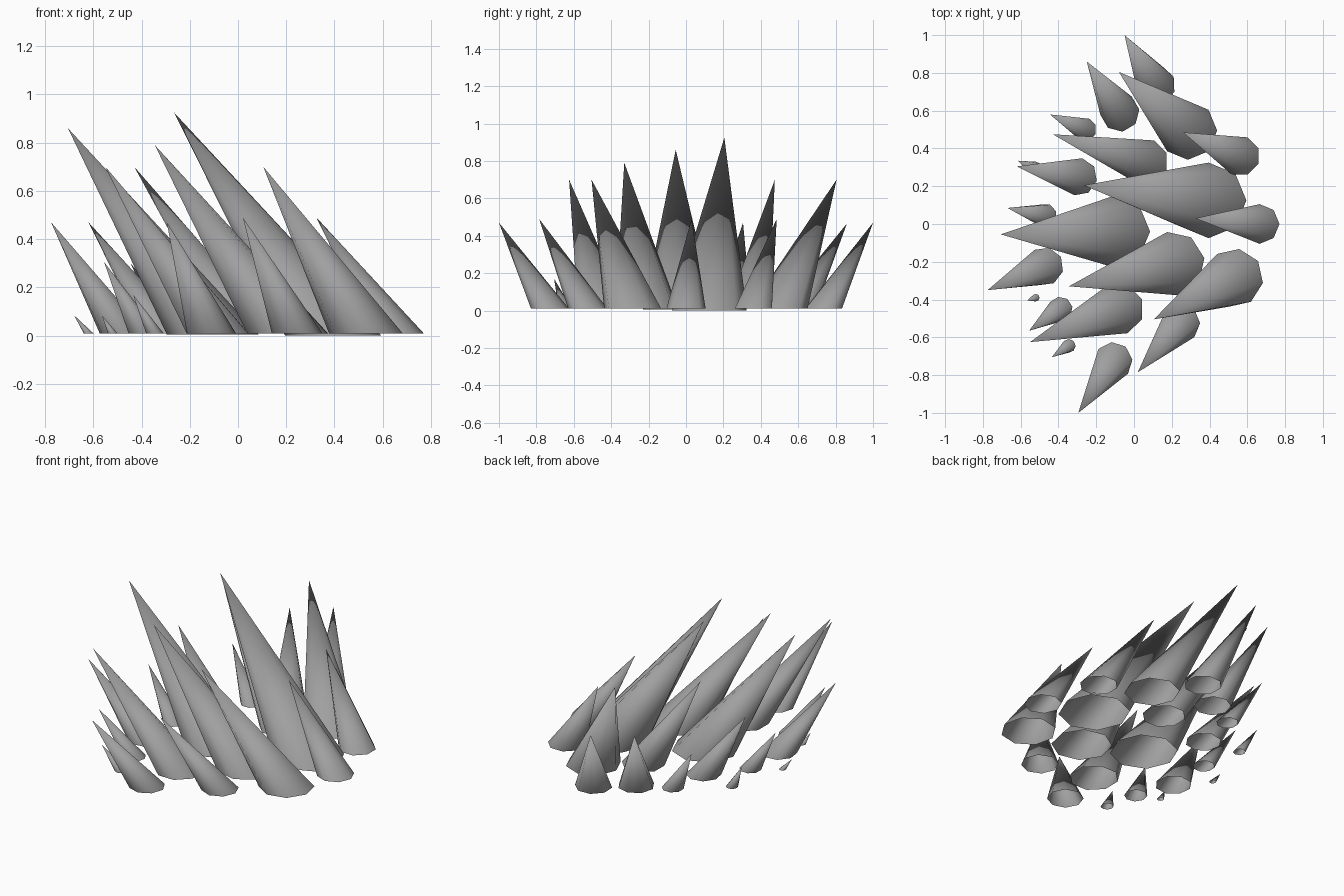
import bpy, bmesh
from math import cos, sin, pi, radians

cube = bpy.data.objects.get("Cube")
if cube:
    bpy.data.objects.remove(cube)

# Single stone colour
stone = bpy.data.materials.new("grey_stone")
stone.use_nodes = True
GREY = (0.35, 0.35, 0.35, 1)
stone.diffuse_color = GREY
stone.node_tree.nodes["Principled BSDF"].inputs["Base Color"].default_value = GREY


def spike(name, tip, base, radius, turn, floor=0.01, sides=8):
    """Leaning cone with a flat open base."""
    bm = bmesh.new()
    apex = bm.verts.new(tip)
    angles = [radians(turn) + 2 * pi * i / sides for i in range(sides)]
    ring = [bm.verts.new((base[0] + radius * cos(a), base[1] + radius * sin(a), floor))
            for a in angles]
    for i in range(sides):
        face = bm.faces.new((ring[i], ring[(i + 1) % sides], apex))
        face.smooth = True
    mesh = bpy.data.meshes.new(name)
    bm.to_mesh(mesh)
    bm.free()
    mesh.materials.append(stone)
    bpy.context.collection.objects.link(bpy.data.objects.new(name, mesh))


# Two tallest spikes
spike("tallest_spike", (-.265, .205, .925), (.395, .125), .2, 0, 0)
spike("tall_left_spike", (-.705, -.055, .86), (-.105, -.04), .19, 0, .005)

# Large spikes: tip, base centre, radius, turn
large = [
    ((-.345, -.33, .79), (.205, -.21), .17, 10),
    ((-.08, .805, .7), (.285, .495), .155, 0),
    ((.105, -.505, .7), (.53, -.285), .155, 35),
    ((-.55, -.625, .7), (-.085, -.45), .138, 22),
    ((-.43, .475, .7), (.06, .33), .122, 22),
]
# Medium spikes around the rim
medium = [
    ((.26, .485, .49), (.56, .36), .107, 22),
    ((.325, .03, .49), (.665, 0), .105, 0),
    ((.02, -.785, .49), (.245, -.525), .105, 0),
    ((-.05, 1, .47), (.115, .735), .105, 25),
    ((-.25, .86, .465), (-.075, .592), .104, 8),
    ((-.62, .305, .47), (-.295, .25), .1, 33),
    ((-.775, -.35, .47), (-.475, -.225), .102, 30),
    ((-.295, -1, .47), (-.11, -.727), .102, 5),
]
# Small spikes and tiny shards
small = [
    ((-.445, .58, .3), (-.26, .5), .062, 22),
    ((-.67, .085, .3), (-.47, .045), .062, 22),
    ((-.555, -.565, .305), (-.39, -.45), .065, 10),
    ((-.435, -.705, .17), (-.345, -.645), .036, 0),
    ((-.615, .335, .17), (-.52, .295), .035, 0),
    ((-.565, -.405, .085), (-.52, -.39), .02, 0),
    ((-.68, -.06, .085), (-.62, -.055), .02, 0),
]
for label, group in (("large", large), ("medium", medium), ("small", small)):
    for n, args in enumerate(group, 1):
        spike(f"{label}_spike_{n}", *args)
